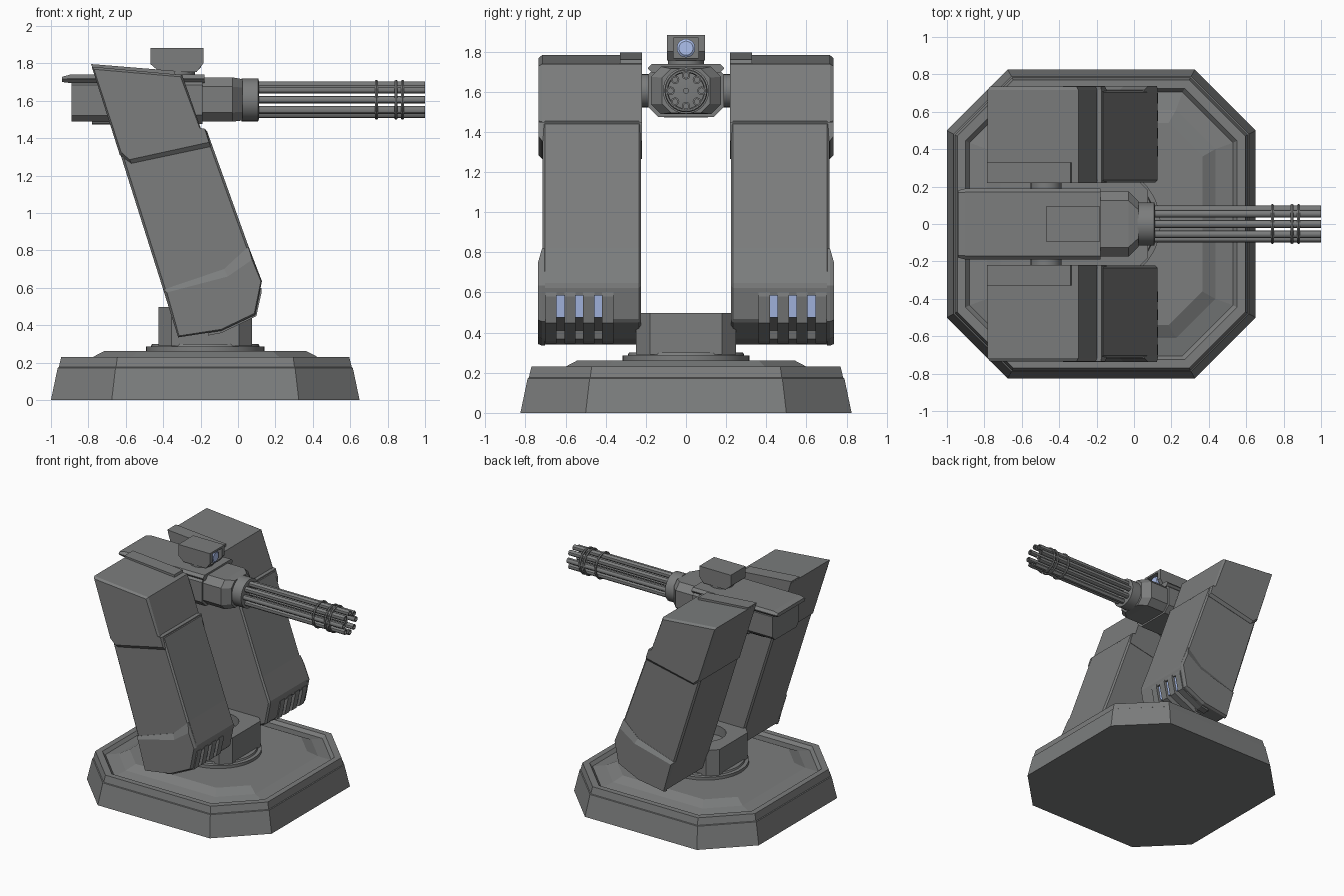
import bpy, bmesh, math

if "Cube" in bpy.data.objects:
    bpy.data.objects.remove(bpy.data.objects["Cube"])

CX = -0.175   # turntable axis


def material(name, color):
    m = bpy.data.materials.new(name)
    m.diffuse_color = color
    m.use_nodes = True
    m.node_tree.nodes["Principled BSDF"].inputs["Base Color"].default_value = m.diffuse_color
    return m


steel = material("dark_steel", (0.2, 0.205, 0.205, 1))
blue = material("blue_glass", (0.42, 0.53, 0.85, 1))


def loft(name, rings, mat=steel):
    """Skin a stack of equal-length rings of 3D points and cap both ends."""
    bm = bmesh.new()
    vs = [[bm.verts.new(p) for p in r] for r in rings]
    n = len(rings[0])
    for a, b in zip(vs, vs[1:]):
        for i in range(n):
            j = (i + 1) % n
            bm.faces.new((a[i], a[j], b[j], b[i]))
    bm.faces.new(vs[0])
    bm.faces.new(vs[-1])
    bmesh.ops.recalc_face_normals(bm, faces=bm.faces)
    me = bpy.data.meshes.new(name)
    bm.to_mesh(me)
    bm.free()
    ob = bpy.data.objects.new(name, me)
    bpy.context.collection.objects.link(ob)
    me.materials.append(mat)
    return ob


def octagon(h, flat, z):
    pts = [(h, -flat), (h, flat), (flat, h), (-flat, h), (-h, flat), (-h, -flat), (-flat, -h), (flat, -h)]
    return [(CX + x, y, z) for x, y in pts]


def section(x, h, lo, hi, c):
    """Chamfered box section across the gun axis."""
    return [(x, y, z) for y, z in [(-h + c, lo), (h - c, lo), (h, lo + c), (h, hi - c),
                                   (h - c, hi), (-h + c, hi), (-h, hi - c), (-h, lo + c)]]


def plate(name, prof, y0, y1, outer=None, edge=0.0, mat=steel):
    """xz profile from y0 to y1; the last 'edge' of depth tapers to the outer profile."""
    layers = [(prof, y0), (prof, y1)]
    if outer:
        layers = [(prof, y0), (prof, y1 - edge), (outer, y1)]
    return loft(name, [[(x, y, z) for x, z in p] for p, y in layers], mat)


def turned(name, prof, axis, center, n=32, mat=steel):
    """Rings of (radius, height) about an axis."""
    rings = []
    for r, h in prof:
        ring = []
        for i in range(n):
            a = 2 * math.pi * i / n
            u, v = r * math.cos(a), r * math.sin(a)
            p = {'x': (h, u, v), 'y': (u, h, v), 'z': (u, v, h)}[axis]
            ring.append([p[k] + center[k] for k in range(3)])
        rings.append(ring)
    ob = loft(name, rings, mat)
    bpy.ops.object.select_all(action='DESELECT')
    ob.select_set(True)
    bpy.context.view_layer.objects.active = ob
    bpy.ops.object.shade_smooth_by_angle(angle=math.radians(30))
    return ob


def bevel(ob, w):
    m = ob.modifiers.new("edge_chamfer", 'BEVEL')
    m.width, m.segments, m.limit_method = w, 1, 'ANGLE'


def carve(ob, cutter):
    cutter.hide_render = cutter.hide_viewport = True
    m = ob.modifiers.new("recess", 'BOOLEAN')
    m.object, m.solver = cutter, 'EXACT'


# Base: octagonal plinth with seam, rim, recess and raised deck
loft("base", [octagon(*r) for r in [
    (0.825, 0.5, 0), (0.789, 0.48, 0.172), (0.783, 0.477, 0.176), (0.77, 0.47, 0.23), (0.725, 0.445, 0.23),
    (0.705, 0.435, 0.205), (0.61, 0.40, 0.225), (0.54, 0.36, 0.262)]])

# Turntable disc and hollow octagonal hub
turned("turntable", [(0.317, 0.25), (0.317, 0.285), (0.29, 0.287), (0.285, 0.30)], 'z', (CX, 0, 0), 48)
hub = loft("hub", [octagon(0.25, 0.18, 0.29), octagon(0.25, 0.18, 0.497)])
carve(hub, turned("hub_cutter", [(0.15, 0.42), (0.15, 0.6)], 'z', (CX, 0, 0)))

# Leaning arms
body = [(-0.77, 1.76), (-0.31, 1.72), (-0.205, 1.45), (-0.17, 1.45), (0.055, 0.825), (0.128, 0.635),
        (0.092, 0.455), (-0.09, 0.37), (-0.32, 0.338)]
cap_in = [(-0.782, 1.782), (-0.298, 1.738), (-0.198, 1.45), (-0.174, 1.45), (-0.146, 1.355),
          (-0.57, 1.265), (-0.632, 1.31)]
cap_out = [(-0.770, 1.768), (-0.307, 1.728), (-0.205, 1.455), (-0.178, 1.45), (-0.155, 1.378),
           (-0.58, 1.285), (-0.625, 1.325)]
shoe_in = [(-0.40, 0.59), (-0.075, 0.70), (0.055, 0.82), (0.128, 0.635), (0.092, 0.455), (-0.09, 0.37), (-0.32, 0.335)]
shoe_out = [(-0.38, 0.575), (-0.055, 0.66), (0.075, 0.75), (0.122, 0.635), (0.087, 0.463), (-0.09, 0.378), (-0.315, 0.343)]
rail = [(-0.785, 1.796), (-0.34, 1.76), (-0.325, 1.70), (-0.755, 1.70)]
vent = [(0.2, 0.585), (0.085, 0.585), (0.06, 0.475), (-0.1, 0.41), (-0.13, 0.3), (0.2, 0.3)]
fin = [(0.06, 0.60), (0.124, 0.60), (0.127, 0.58), (0.098, 0.448), (-0.09, 0.358), (-0.16, 0.345), (-0.14, 0.42), (0.04, 0.49)]
slot = [(0.07, 0.588), (0.105, 0.588), (0.084, 0.475), (0.04, 0.475)]
for s, side in ((1, "left"), (-1, "right")):
    arm = plate(side + "_arm", body, s * 0.223, s * 0.715)
    bevel(arm, 0.012)
    carve(arm, plate(side + "_vent_cutter", vent, s * 0.362, s * 0.70))
    plate(side + "_arm_upper_cap", cap_in, s * 0.22, s * 0.735, cap_out, s * 0.018)
    plate(side + "_arm_lower_shoe", shoe_in, s * 0.703, s * 0.737, shoe_out, s * 0.02)
    plate(side + "_arm_top_rail", rail, s * 0.22, s * 0.33)
    # Vent fins with lit slots between
    for i in range(4):
        y = 0.39 + i * 0.094
        plate(f"{side}_vent_fin_{i}", fin, s * (y - 0.028), s * (y + 0.028))
        if i < 3:
            plate(f"{side}_vent_light_{i}", slot, s * (y + 0.028), s * (y + 0.066), mat=blue)
    # Trunnion pin carrying the gun
    turned(side + "_trunnion", [(0.083, s * 0.15), (0.083, s * 0.235)], 'y', (-0.47, 0, 1.605), 24)

# Gun housing
loft("gun_rear_box", [section(x, 0.165, 1.49, 1.715, 0.03) for x in (-0.89, -0.6)])
loft("gun_receiver", [section(x, 0.19, 1.475, 1.735, 0.05) for x in (-0.66, -0.19)])
loft("gun_belly_block", [section(x, 0.12, 1.472, 1.52, 0.01) for x in (-0.78, -0.66)])
loft("gun_nose", [section(-0.2, 0.175, 1.488, 1.725, 0.05), section(-0.03, 0.175, 1.488, 1.725, 0.05),
                  section(0.025, 0.12, 1.495, 1.715, 0.045)])
loft("gun_top_cover", [section(-0.94, 0.18, 1.70, 1.728, 0.013), section(-0.90, 0.19, 1.695, 1.739, 0.02),
                       section(-0.18, 0.19, 1.695, 1.739, 0.02)])

# Rotary barrels, collar and clamp rings
G = (0, 0, 1.605)
turned("barrel_collar", [(0.115, 0.02), (0.115, 0.108), (0.10, 0.112)], 'x', G)
turned("barrel_shaft", [(0.015, 0.1), (0.015, 0.97)], 'x', G, 12)
for i in range(8):
    a = i * math.pi / 4
    c = (0, 0.077 * math.cos(a), G[2] + 0.077 * math.sin(a))
    turned(f"barrel_{i}", [(0.021, 0.1), (0.021, 1.0), (0.013, 1.0), (0.013, 0.95)], 'x', c, 12)
for i, x in enumerate((0.74, 0.845, 0.88)):
    bpy.ops.mesh.primitive_torus_add(major_radius=0.098, minor_radius=0.009, major_segments=32,
                                     minor_segments=6, location=(x, 0, G[2]),
                                     rotation=(0, math.pi / 2, 0))
    bpy.context.object.name = f"barrel_clamp_{i}"
    bpy.context.object.data.materials.append(steel)

# Sensor head with hooded lens
hood = [(-0.467, 1.883), (-0.185, 1.883), (-0.185, 1.80), (-0.22, 1.755), (-0.42, 1.755), (-0.467, 1.795)]
head = plate("sensor_head", hood, -0.095, 0.095)
carve(head, plate("sensor_cutter", [(-0.26, 1.768), (-0.1, 1.768), (-0.1, 1.868), (-0.26, 1.868)], -0.062, 0.062))
turned("sensor_lens", [(0.046, -0.27), (0.046, -0.205), (0.035, -0.197)], 'x', (0, 0, 1.817), 24, blue)
turned("sensor_neck", [(0.09, 1.73), (0.09, 1.76)], 'z', (-0.32, 0, 0), 16)
